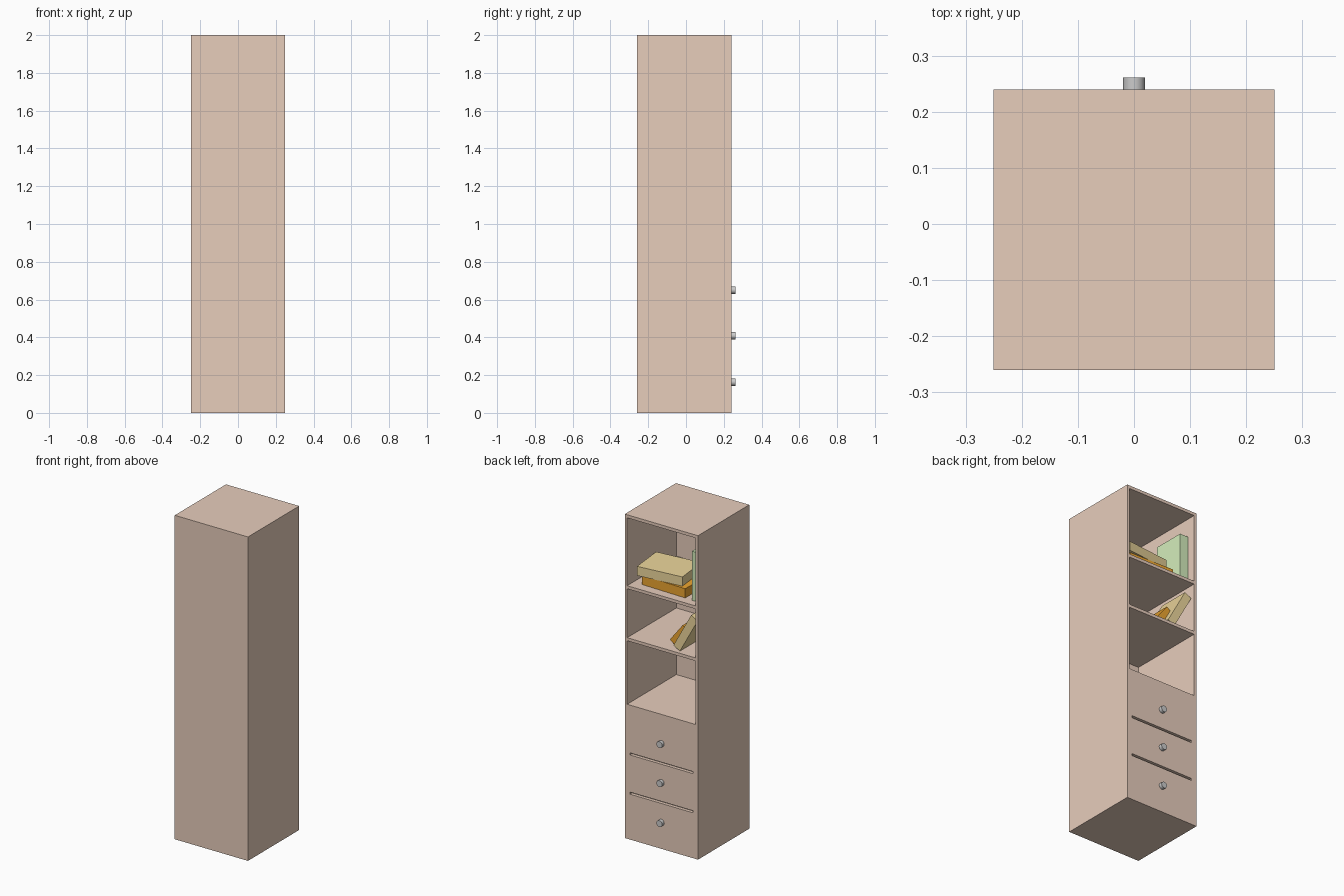
import bpy, bmesh, math
from mathutils import Matrix, Vector

if "Cube" in bpy.data.objects:
    bpy.data.objects.remove(bpy.data.objects["Cube"])


def material(name, rgb):
    m = bpy.data.materials.new(name)
    m.diffuse_color = (*rgb, 1)
    m.use_nodes = True
    m.node_tree.nodes["Principled BSDF"].inputs["Base Color"].default_value = m.diffuse_color
    return m


WOOD = material("wood", (0.80, 0.61, 0.50))
YELLOW = material("yellow_cover", (0.85, 0.68, 0.33))
ORANGE = material("orange_cover", (0.85, 0.38, 0.03))
GREEN = material("green_cover", (0.66, 0.85, 0.50))


def boxes(name, bounds, mat=None):
    """One object made of axis-aligned boxes given as (low corner, high corner)."""
    bm = bmesh.new()
    for lo, hi in bounds:
        lo, hi = Vector(lo), Vector(hi)
        bmesh.ops.create_cube(bm, size=1, matrix=Matrix.Translation((lo + hi) / 2)
                              @ Matrix.Diagonal((*(hi - lo), 1)))
    mesh = bpy.data.meshes.new(name)
    bm.to_mesh(mesh)
    bm.free()
    ob = bpy.data.objects.new(name, mesh)
    bpy.context.collection.objects.link(ob)
    if mat:
        mesh.materials.append(mat)
    return ob


def book(name, size, pivot, mat, turn=0, lean=0):
    """Book whose low (-x, +y) bottom edge sits on the pivot; turned about z, leaned about y."""
    w, d, h = size
    ob = boxes(name, [((0, -d, 0), (w, 0, h))], mat)
    ob.location = pivot
    ob.rotation_euler = (0, math.radians(lean), math.radians(turn))
    return ob


# Cabinet body: solid block with three open shelves and drawer gaps cut into the +y face
cabinet = boxes("cabinet", [((-0.25, -0.26, 0), (0.25, 0.24, 2))], WOOD)
openings = [(0.83, 1.222), (1.241, 1.543), (1.562, 1.981)]
cuts = [((-0.234, -0.24, a), (0.234, 0.3, b)) for a, b in openings]
cuts += [((-0.215, 0.22, z), (0.215, 0.3, z + 0.013)) for z in (0.28, 0.522)]
cutter = boxes("opening_cutter", cuts)
cutter.hide_render = True
mod = cabinet.modifiers.new("openings", "BOOLEAN")
mod.operation = "DIFFERENCE"
mod.solver = "EXACT"
mod.object = cutter
bpy.context.view_layer.objects.active = cabinet
bpy.ops.object.modifier_apply(modifier=mod.name)
bpy.data.objects.remove(cutter)

# Drawer knobs
for i, z in enumerate((0.163, 0.409, 0.65)):
    bpy.ops.mesh.primitive_cylinder_add(vertices=16, radius=0.0195, depth=0.021,
                                        location=(0, 0.2505, z),
                                        rotation=(math.pi / 2, 0, 0))
    knob = bpy.context.object
    knob.name = f"drawer_knob_{i + 1}"
    bpy.ops.object.shade_smooth_by_angle()

# Top shelf: upright book and a stack of two
book("upright_book", (0.058, 0.20, 0.303), (-0.232, 0.19, 1.562), GREEN)
book("stack_lower_book", (0.30, 0.21, 0.057), (-0.125, 0.187, 1.562), ORANGE, turn=-1.5)
book("stack_upper_book", (0.29, 0.22, 0.057), (-0.093, 0.168, 1.619), YELLOW, turn=6)

# Middle shelf: two books leaning on the side wall
book("leaning_tall_book", (0.05, 0.20, 0.25), (-0.11, 0.217, 1.241), YELLOW, lean=-29)
book("leaning_short_book", (0.045, 0.16, 0.14), (-0.045, 0.17, 1.241), ORANGE, lean=-38)
